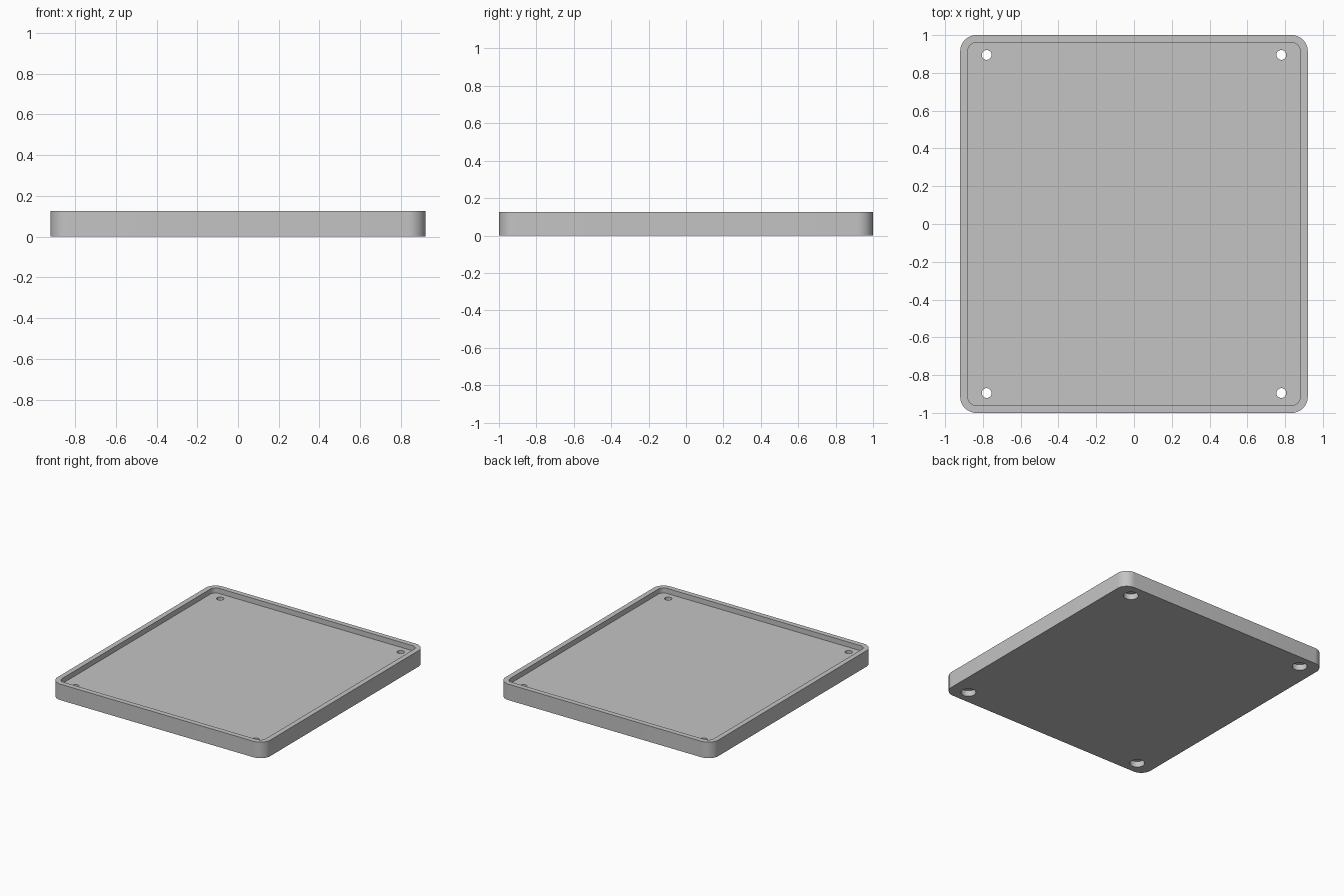
import bpy, bmesh, math

cube = bpy.data.objects.get("Cube")
if cube:
    bpy.data.objects.remove(cube, do_unlink=True)

HALF_X, HALF_Y, HEIGHT = 0.92, 1.0, 0.125
WALL, FLOOR_Z, CORNER = 0.04, 0.085, 0.085
HOLE_X, HOLE_Y, HOLE_R = 0.78, 0.895, 0.026
BORE_R, BORE_DEPTH = 0.053, 0.045

grey = bpy.data.materials.new("plain grey")
grey.use_nodes = True
colour = (0.55, 0.55, 0.55, 1)
grey.diffuse_color = colour
grey.node_tree.nodes["Principled BSDF"].inputs["Base Color"].default_value = colour


def ring(bm, inset, z, steps=12):
    """Rounded rectangle of vertices, inset from the outer outline."""
    r = CORNER - inset
    verts = []
    for corner, (sx, sy) in enumerate([(1, 1), (-1, 1), (-1, -1), (1, -1)]):
        for i in range(steps + 1):
            a = math.pi / 2 * (corner + i / steps)
            verts.append(bm.verts.new((sx * (HALF_X - CORNER) + r * math.cos(a),
                                       sy * (HALF_Y - CORNER) + r * math.sin(a), z)))
    return verts


def stack(bm, rings):
    """Skin consecutive rings and cap both ends."""
    for low, high in zip(rings, rings[1:]):
        for i in range(len(low)):
            j = (i + 1) % len(low)
            bm.faces.new((low[i], low[j], high[j], high[i]))
    bm.faces.new(rings[0][::-1])
    bm.faces.new(rings[-1])
    bmesh.ops.recalc_face_normals(bm, faces=bm.faces)


def finish(bm, name):
    mesh = bpy.data.meshes.new(name)
    bm.to_mesh(mesh)
    bm.free()
    mesh.materials.append(grey)
    obj = bpy.data.objects.new(name, mesh)
    bpy.context.collection.objects.link(obj)
    return obj


# Tray: outer wall, flat rim, inner wall, recessed floor
bm = bmesh.new()
stack(bm, [ring(bm, 0, 0), ring(bm, 0, HEIGHT),
           ring(bm, WALL, HEIGHT), ring(bm, WALL, FLOOR_Z)])
tray = finish(bm, "tray")

# Screw holes: stepped pins, wide below and narrow above
bm = bmesh.new()
profile = [(BORE_R, -0.05), (BORE_R, BORE_DEPTH), (HOLE_R, BORE_DEPTH), (HOLE_R, 0.2)]
for sx in (-1, 1):
    for sy in (-1, 1):
        stack(bm, [[bm.verts.new((sx * HOLE_X + r * math.cos(a), sy * HOLE_Y + r * math.sin(a), z))
                    for a in (math.tau * i / 32 for i in range(32))] for r, z in profile])
pins = finish(bm, "hole_cutter")
pins.hide_render = True

cut = tray.modifiers.new("screw holes", "BOOLEAN")
cut.operation = "DIFFERENCE"
cut.solver = "EXACT"
cut.object = pins

# Apply the cut and remove the cutter
bpy.context.view_layer.update()
graph = bpy.context.evaluated_depsgraph_get()
cut_mesh = bpy.data.meshes.new_from_object(tray.evaluated_get(graph))
tray.modifiers.clear()
tray.data = cut_mesh
bpy.data.objects.remove(pins, do_unlink=True)

bpy.ops.object.select_all(action="DESELECT")
tray.select_set(True)
bpy.context.view_layer.objects.active = tray
bpy.ops.object.shade_smooth_by_angle(angle=math.radians(30))
